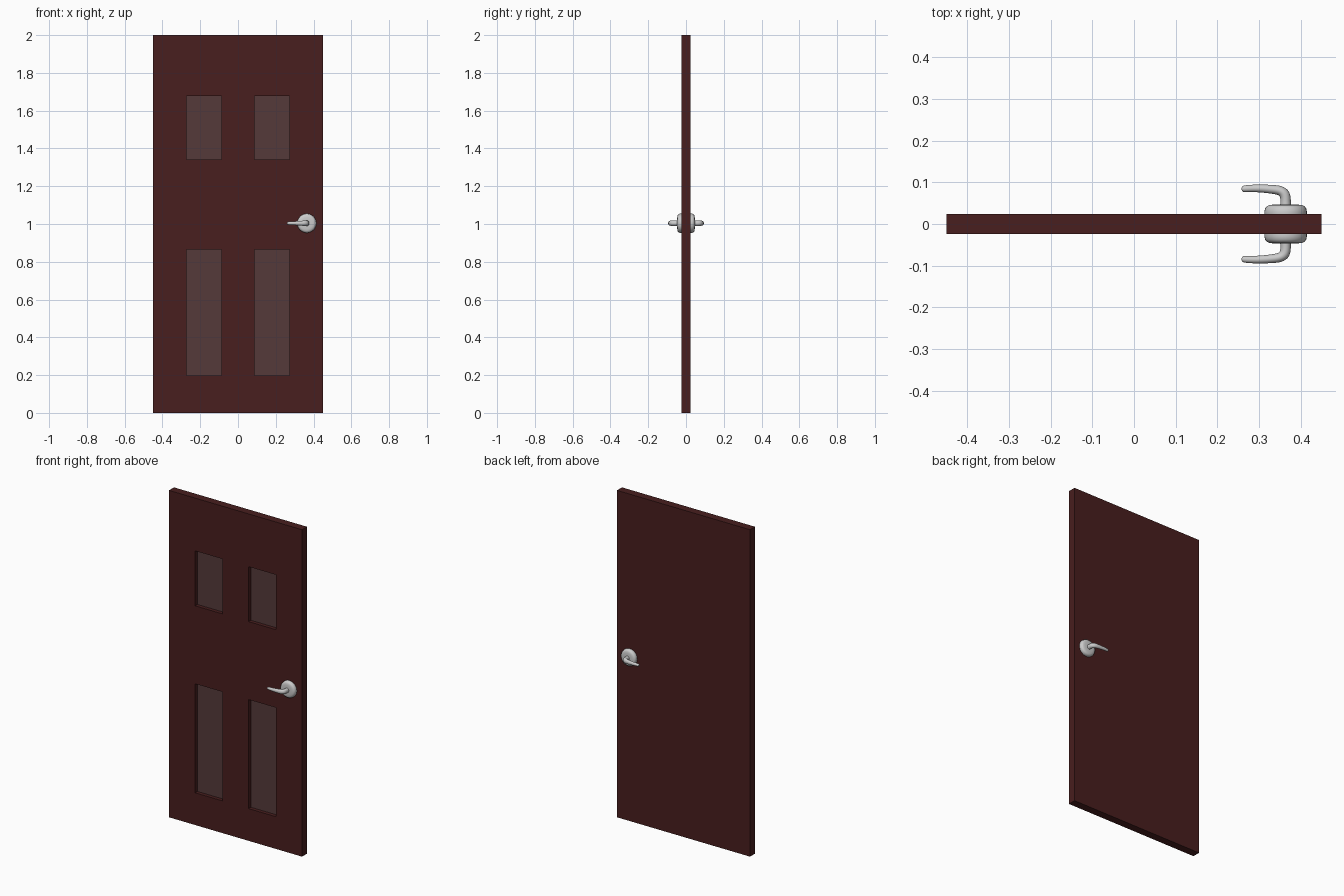
import bpy, bmesh
from math import sin, cos, pi, radians
from mathutils import Vector

if "Cube" in bpy.data.objects:
    bpy.data.objects.remove(bpy.data.objects["Cube"])

HALF_T = 0.024      # half the leaf thickness
RECESS = 0.022      # panel depth
HX, HZ = 0.364, 1.004   # handle axis


def material(name, rgb):
    m = bpy.data.materials.new(name)
    m.diffuse_color = (*rgb, 1)
    m.use_nodes = True
    m.node_tree.nodes["Principled BSDF"].inputs["Base Color"].default_value = m.diffuse_color
    return m


def finish(bm, name, mats=(), smooth=False):
    bmesh.ops.recalc_face_normals(bm, faces=bm.faces[:])
    me = bpy.data.meshes.new(name)
    bm.to_mesh(me)
    bm.free()
    ob = bpy.data.objects.new(name, me)
    bpy.context.collection.objects.link(ob)
    for m in mats:
        me.materials.append(m)
    if smooth:
        me.shade_smooth()
    return ob


def loft(bm, rings):
    """Skin a list of vertex rings and cap both ends."""
    n = len(rings[0])
    loops = [[bm.verts.new(p) for p in r] for r in rings]
    for a, b in zip(loops, loops[1:]):
        for i in range(n):
            bm.faces.new((a[i], a[(i + 1) % n], b[(i + 1) % n], b[i]))
    bm.faces.new(loops[0])
    bm.faces.new(loops[-1])


# Door leaf: front grid, four recessed panels, sides and plain back
def door_leaf():
    xs = [-0.45, -0.273, -0.088, 0.088, 0.273, 0.45]
    zs = [0, 0.197, 0.864, 1.341, 1.677, 2]
    bm = bmesh.new()
    v = [[bm.verts.new((x, -HALF_T, z)) for z in zs] for x in xs]
    panels = []
    for i in range(5):
        for j in range(5):
            f = bm.faces.new((v[i][j], v[i + 1][j], v[i + 1][j + 1], v[i][j + 1]))
            if i in (1, 3) and j in (1, 3):
                panels.append(f)
    rim = [e for e in bm.edges if e.is_boundary]
    ext = bmesh.ops.extrude_edge_only(bm, edges=rim)["geom"]
    back = [g for g in ext if isinstance(g, bmesh.types.BMVert)]
    bmesh.ops.translate(bm, verts=back, vec=(0, 2 * HALF_T, 0))
    bmesh.ops.holes_fill(bm, edges=[e for e in bm.edges if e.is_boundary], sides=0)
    for f in bmesh.ops.extrude_discrete_faces(bm, faces=panels)["faces"]:
        bmesh.ops.translate(bm, verts=f.verts[:], vec=(0, RECESS, 0))
        f.material_index = 1
    for f in bm.faces:
        ys = [q.co.y for q in f.verts]
        f.material_index = int(max(ys) == min(ys) and abs(ys[0]) < HALF_T - 0.005)
    finish(bm, "door_leaf", (material("dark_red_wood", (0.065, 0.013, 0.013)),
                             material("panel_wood", (0.09, 0.042, 0.042))))


# Rounded rose plate, turned about the handle axis
def rose(side, label):
    profile = [(0.051, 0.0), (0.051, 0.030), (0.0495, 0.037), (0.046, 0.042),
               (0.040, 0.0452), (0.030, 0.0465), (0.018, 0.047)]
    bm = bmesh.new()
    loft(bm, [[(HX + r * cos(2 * pi * k / 32), side * y, HZ + r * sin(2 * pi * k / 32))
               for k in range(32)] for r, y in profile])
    finish(bm, label + "_rose", smooth=True)


# Lever: neck coming off the rose, bending toward the door centre and tapering
def lever(side, label):
    # x, y, heading in degrees, half width in plan, half height
    path = [(0.364, 0.040, 90, 0.0150, 0.016), (0.364, 0.050, 90, 0.0130, 0.015),
            (0.364, 0.064, 95, 0.0130, 0.015), (0.360, 0.075, 120, 0.0140, 0.015),
            (0.349, 0.0815, 155, 0.0125, 0.0145), (0.330, 0.0835, 174, 0.0110, 0.013),
            (0.305, 0.0855, 177, 0.0098, 0.011), (0.280, 0.0855, 183, 0.0092, 0.0095),
            (0.264, 0.0845, 184, 0.0085, 0.0085), (0.258, 0.0840, 184, 0.0060, 0.0060)]
    bm = bmesh.new()
    rings = []
    for x, y, deg, w, h in path:
        a = radians(deg)
        ring = []
        for k in range(12):
            t = 2 * pi * k / 12
            s = w * cos(t)
            ring.append(Vector((x + s * sin(a), side * (y - s * cos(a)), HZ + h * sin(t))))
        rings.append(ring)
    loft(bm, rings)
    ob = finish(bm, label + "_lever", smooth=True)
    sub = ob.modifiers.new("smooth", 'SUBSURF')
    sub.levels = sub.render_levels = 2


door_leaf()
for side, label in ((-1, "front"), (1, "back")):
    rose(side, label)
    lever(side, label)
